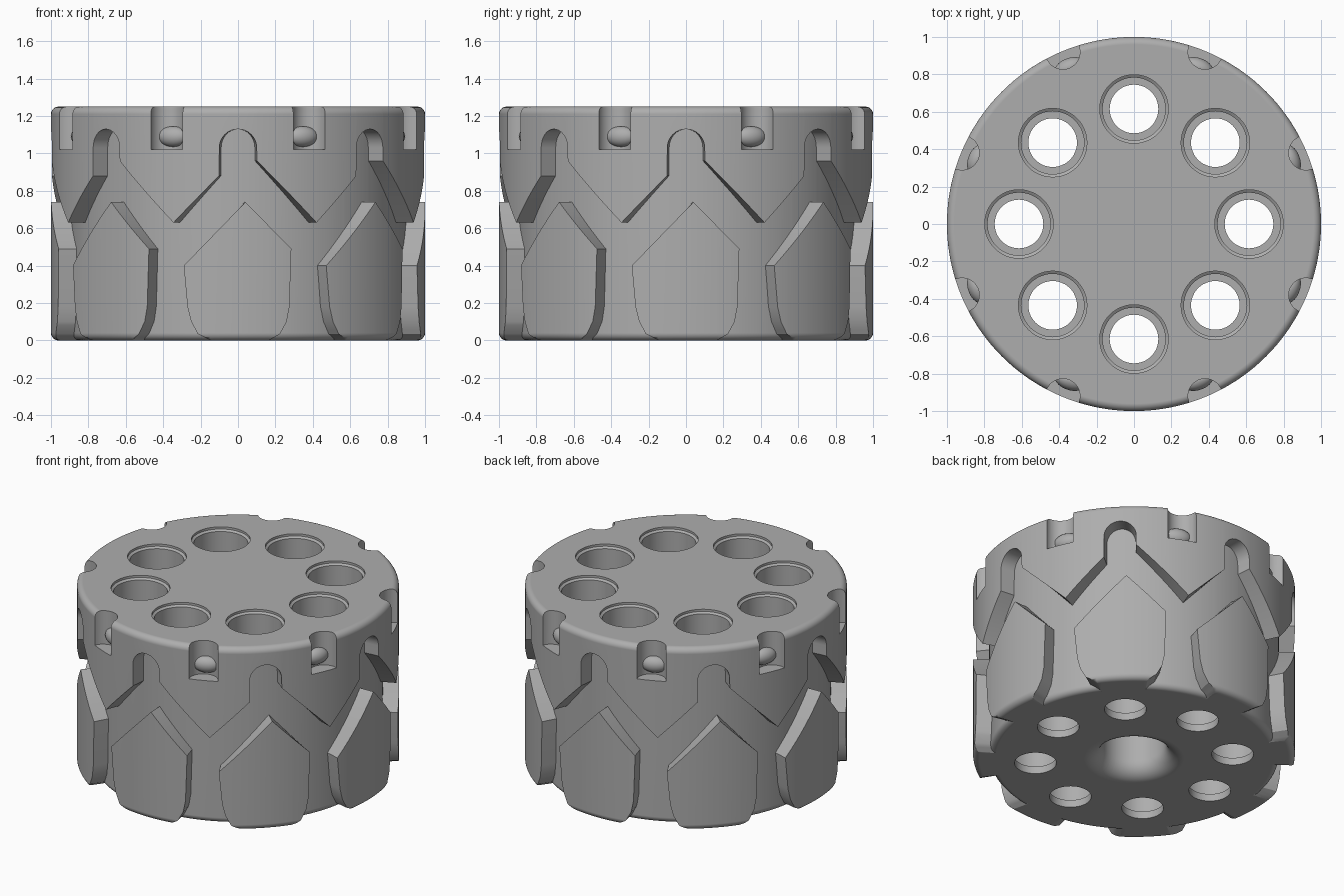
import bpy, bmesh
from math import sin, cos, pi, asin, radians
from mathutils import Vector, Matrix

if "Cube" in bpy.data.objects:
    bpy.data.objects.remove(bpy.data.objects["Cube"], do_unlink=True)

COUNT = 8
STEP = 2 * pi / COUNT
CORE, OUTER, HEIGHT, ROUND = 0.9, 1.0, 1.25, 0.04

steel = bpy.data.materials.new("plain grey metal")
steel.use_nodes = True
steel.diffuse_color = (0.42, 0.42, 0.42, 1)
steel.node_tree.nodes["Principled BSDF"].inputs["Base Color"].default_value = (0.42, 0.42, 0.42, 1)


def polar(r, a, z):
    """Point at angle a, measured from the front towards +x."""
    return Vector((r * sin(a), -r * cos(a), z))


def arc(r, z, rad, start, end, n=6):
    """Points of a rounded profile corner, angles in degrees."""
    angles = [radians(start + (end - start) * i / n) for i in range(n + 1)]
    return [(r + rad * cos(t), z + rad * sin(t)) for t in angles]


def interp(points, x):
    for (x0, y0), (x1, y1) in zip(points, points[1:]):
        if x <= x1:
            return y0 + (y1 - y0) * (x - x0) / (x1 - x0)
    return points[-1][1]


def skin(bm, sections, ring):
    """Join cross-sections; a ring gets end caps, a strip gets closed sections."""
    rows = [[bm.verts.new(p) for p in s] for s in sections]
    n, m = len(rows), len(rows[0])
    for i in range(n if ring else n - 1):
        a, b = rows[i], rows[(i + 1) % n]
        for j in range(m - 1 if ring else m):
            k = (j + 1) % m
            bm.faces.new((a[j], b[j], b[k], a[k]))
    if ring:
        bm.faces.new([r[0] for r in rows])
        bm.faces.new([r[-1] for r in rows])


def lathe(bm, profile, centre, n=48):
    skin(bm, [[polar(r, 2 * pi * i / n, z) + centre for r, z in profile] for i in range(n)], True)


def finish(bm, name):
    bmesh.ops.remove_doubles(bm, verts=bm.verts, dist=0.00005)
    bmesh.ops.recalc_face_normals(bm, faces=bm.faces)
    mesh = bpy.data.meshes.new(name)
    bm.to_mesh(mesh)
    bm.free()
    mesh.materials.append(steel)
    obj = bpy.data.objects.new(name, mesh)
    bpy.context.collection.objects.link(obj)
    return obj


def activate(obj):
    bpy.ops.object.select_all(action="DESELECT")
    obj.select_set(True)
    bpy.context.view_layer.objects.active = obj


def smooth(obj):
    activate(obj)
    bpy.ops.object.shade_smooth_by_angle(angle=radians(30))
    mod = obj.modifiers.new("even shading", "WEIGHTED_NORMAL")
    mod.keep_sharp = True


# Lower edge of the thick collar: an uneven pointed opening with a round-headed slot
left_tip, right_tip = asin(-0.345), asin(-0.345) + STEP
slot, slot_z = 0.1, 1.03
left_side, right_side = asin(-slot - 0.001), asin(slot + 0.001)
edge = []
for i in range(8):
    t = i / 7
    edge.append((left_tip + (left_side - left_tip) * t, 0.63 + 0.25 * t))
for i in range(17):
    t = pi * i / 16
    edge.append((asin(-slot * cos(t)), slot_z + slot * sin(t)))
for i in range(8):
    t = i / 8
    edge.append((right_side + (right_tip - right_side) * t, 0.96 - 0.33 * t))

# Body: one turned profile whose collar edge follows the openings
foot = [(0.2, 0.8)] + arc(0.31, 0.11, 0.11, 180, 270, 8) + arc(CORE - ROUND, ROUND, ROUND, -90, 0)
rim = arc(OUTER - ROUND, HEIGHT - ROUND, ROUND, 0, 90)
sections = []
for k in range(COUNT):
    for a, z in edge:
        profile = foot + [(CORE, z), (OUTER, z)] + rim
        sections.append([polar(r, a + k * STEP, h) for r, h in profile])
bm = bmesh.new()
skin(bm, sections, True)
body = finish(bm, "cylinder_body")

# Cutter: stepped bores and rim notches
bore = [(0.13, -0.1), (0.13, 0.05), (0.168, 0.05), (0.168, 1.225), (0.183, 1.235), (0.183, 1.4)]
notch = [(0.092, 1.02), (0.092, 1.4)]
bm = bmesh.new()
for k in range(COUNT):
    lathe(bm, bore, polar(0.615, k * STEP, 0))
    lathe(bm, notch, polar(0.995, (k + 0.5) * STEP, 0), 32)
cutter = finish(bm, "bore_and_notch_cutter")
cutter.hide_render = True
mod = body.modifiers.new("bores", "BOOLEAN")
mod.operation, mod.solver, mod.object = "DIFFERENCE", "EXACT", cutter
activate(body)
bpy.ops.object.modifier_apply(modifier=mod.name)
bpy.data.objects.remove(cutter, do_unlink=True)
smooth(body)

# Raised shield panels wrapped round the lower core
top = [(-0.29, 0.4), (0.04, 0.74), (0.285, 0.49)]
low = [(-0.29, 0.4), (-0.27, 0.18), (-0.25, 0.1), (-0.215, 0.035), (-0.15, 0),
       (0.17, 0), (0.225, 0.035), (0.26, 0.1), (0.275, 0.18), (0.285, 0.49)]
widths = sorted({w for w, _ in top + low} | {-0.25 + 0.025 * i for i in range(21)})
for k in range(COUNT):
    sections = []
    for w in widths:
        lo, hi = interp(low, w), interp(top, w)
        outline = [(0.86, hi), (0.86, lo)]
        for r, z in arc(OUTER - ROUND, ROUND, ROUND, -90, 0):
            outline.append((r, z) if z >= lo else (OUTER - ROUND + (ROUND**2 - (ROUND - min(lo, ROUND))**2)**0.5, lo))
        outline.append((OUTER, hi))
        sections.append([polar(r, asin(w) + k * STEP, max(z, lo)) for r, z in outline])
    bm = bmesh.new()
    skin(bm, sections, False)
    smooth(finish(bm, f"shield_panel_{k + 1}"))

# Rounded stops seated in the rim notches
for k in range(COUNT):
    a = (k + 0.5) * STEP
    bm = bmesh.new()
    place = Matrix.Translation(polar(0.905, a, 1.09)) @ Matrix.Rotation(a, 4, "Z")
    bmesh.ops.create_uvsphere(bm, u_segments=24, v_segments=14, radius=1,
                              matrix=place @ Matrix.Diagonal((0.085, 0.05, 0.055, 1)))
    smooth(finish(bm, f"notch_stop_{k + 1}"))
